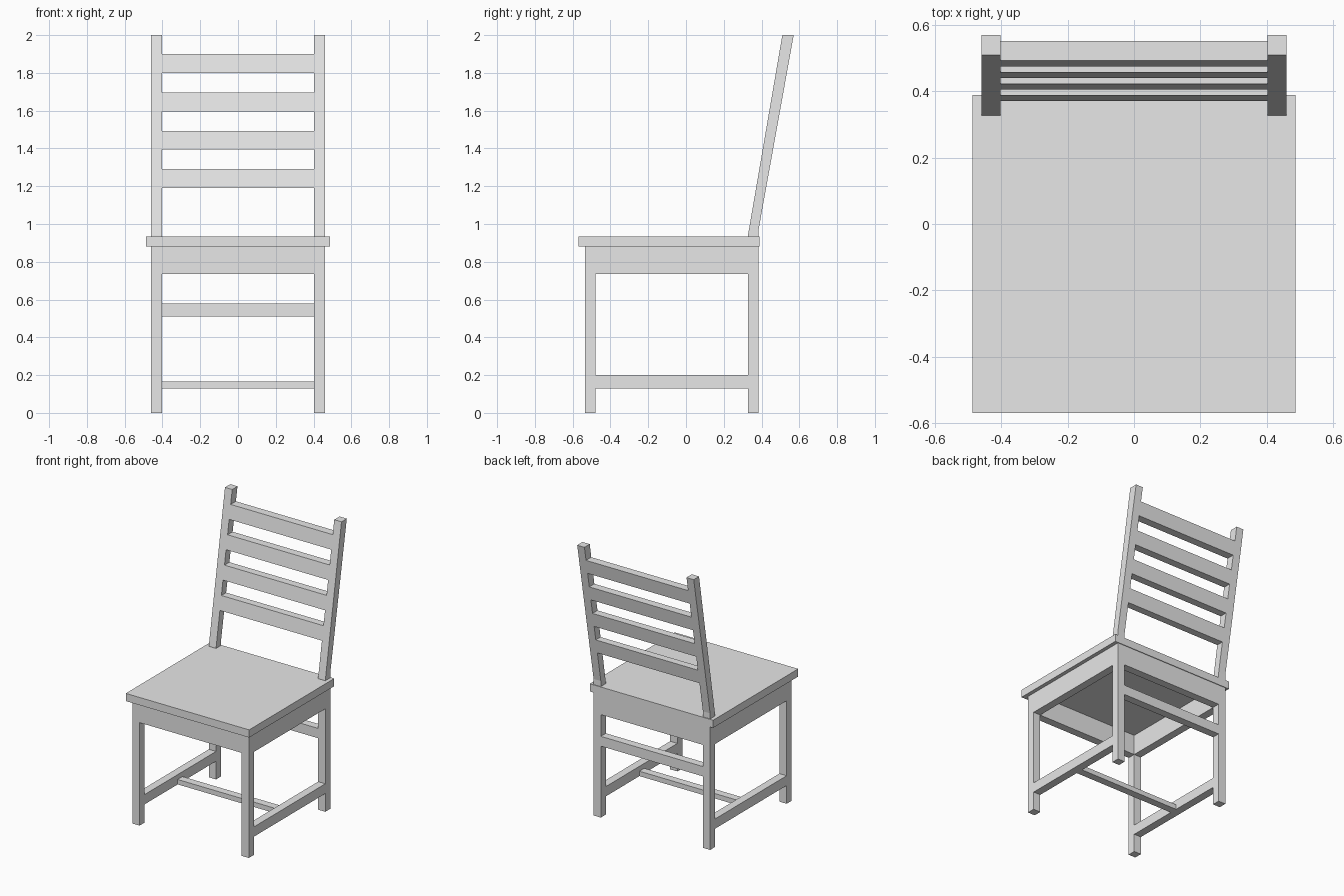
import bpy
import bmesh

default = bpy.data.objects.get("Cube")
if default:
    bpy.data.objects.remove(default, do_unlink=True)

grey = bpy.data.materials.new("plain_grey")
grey.use_nodes = True
grey.diffuse_color = (0.8, 0.8, 0.8, 1)
grey.node_tree.nodes["Principled BSDF"].inputs["Base Color"].default_value = (0.8, 0.8, 0.8, 1)


def side_profile(name, x0, x1, outline):
    """Extrude a (y, z) outline across x from x0 to x1."""
    bm = bmesh.new()
    face = bm.faces.new([bm.verts.new((x0, y, z)) for y, z in outline])
    grown = bmesh.ops.extrude_face_region(bm, geom=[face])["geom"]
    moved = [v for v in grown if isinstance(v, bmesh.types.BMVert)]
    bmesh.ops.translate(bm, verts=moved, vec=(x1 - x0, 0, 0))
    bmesh.ops.recalc_face_normals(bm, faces=bm.faces)
    mesh = bpy.data.meshes.new(name)
    bm.to_mesh(mesh)
    bm.free()
    mesh.materials.append(grey)
    obj = bpy.data.objects.new(name, mesh)
    bpy.context.collection.objects.link(obj)
    return obj


def box(name, x0, x1, y0, y1, z0, z1):
    return side_profile(name, x0, x1, [(y0, z0), (y1, z0), (y1, z1), (y0, z1)])


INNER, OUTER = 0.403, 0.46        # leg faces across the chair
FRONT0, FRONT1 = -0.535, -0.478   # front leg depth
BACK0, BACK1 = 0.328, 0.385       # back leg depth
SEAT0, SEAT1 = 0.88, 0.935        # seat underside and top
APRON = 0.735
BEND0, BEND1, TOP = 0.94, 0.975, 2.0
TOP0, TOP1 = 0.51, 0.57           # backrest depth at the top


def back_front(z):
    return BACK0 + (TOP0 - BACK0) * (z - BEND0) / (TOP - BEND0)


def back_rear(z):
    return BACK1 + (TOP1 - BACK1) * (z - BEND1) / (TOP - BEND1)


# Seat board
box("seat", -0.487, 0.487, -0.57, 0.39, SEAT0, SEAT1)

# Legs, raked back posts, side aprons and side stretchers
for side, sign in (("left", 1), ("right", -1)):
    x0, x1 = sorted((sign * INNER, sign * OUTER))
    box(side + "_front_leg", x0, x1, FRONT0, FRONT1, 0, SEAT0)
    side_profile(side + "_back_post", x0, x1,
                 [(BACK0, 0), (BACK1, 0), (BACK1, BEND1),
                  (TOP1, TOP), (TOP0, TOP), (BACK0, BEND0)])
    box(side + "_apron", x0, x1, FRONT1, BACK0, APRON, SEAT0)
    box(side + "_stretcher", x0, x1, FRONT1, BACK0, 0.13, 0.2)

# Front and back aprons
box("front_apron", -INNER, INNER, FRONT0, FRONT1, APRON, SEAT0)
box("back_apron", -INNER, INNER, BACK0, BACK1, APRON, SEAT0)

# Cross stretchers
box("back_stretcher", -INNER, INNER, BACK0, BACK1, 0.51, 0.58)
box("middle_stretcher", -INNER, INNER, -0.105, -0.05, 0.13, 0.165)

# Ladder slats following the rake of the posts
for i in range(4):
    z0 = 1.19 + i * 0.2033
    z1 = z0 + 0.1
    side_profile("back_slat_%d" % (i + 1), -INNER, INNER,
                 [(back_front(z0), z0), (back_rear(z0), z0),
                  (back_rear(z1), z1), (back_front(z1), z1)])
